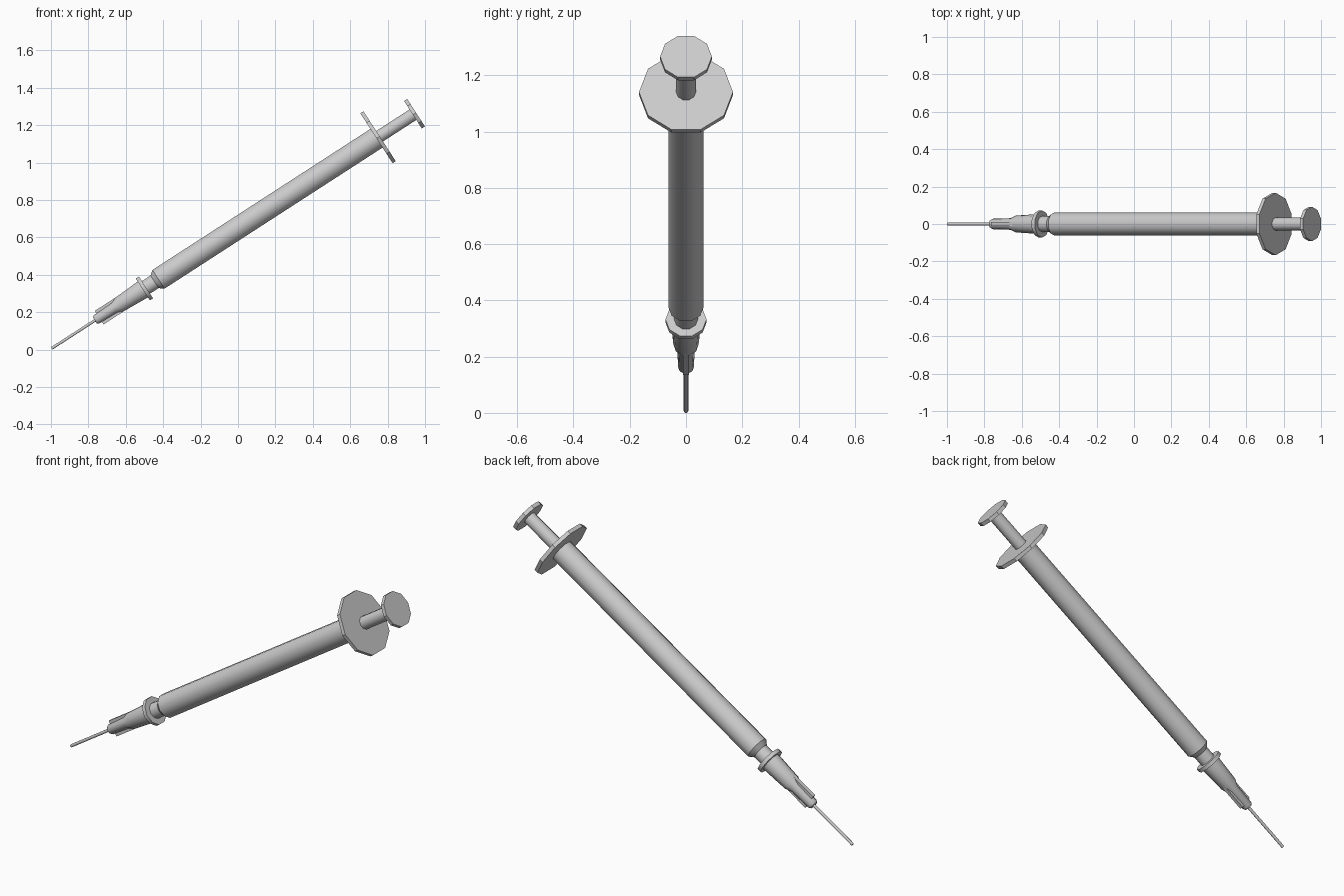
import bpy, bmesh, math
from mathutils import Matrix

if "Cube" in bpy.data.objects:
    bpy.data.objects.remove(bpy.data.objects["Cube"])

SIDES = 10
# Needle tip position and tilt of the whole syringe (local z runs along its axis)
TILT = Matrix.Translation((-0.996, 0, 0.0065)) @ Matrix.Rotation(math.radians(57.1), 4, 'Y')


def finish(name, bm):
    bmesh.ops.recalc_face_normals(bm, faces=bm.faces)
    mesh = bpy.data.meshes.new(name)
    bm.transform(TILT)
    bm.to_mesh(mesh)
    bm.free()
    obj = bpy.data.objects.new(name, mesh)
    bpy.context.collection.objects.link(obj)
    return obj


def lathe(name, profile, smooth=True):
    """Closed solid of revolution from (distance along axis, radius) points."""
    bm = bmesh.new()
    rings = []
    for t, r in profile:
        angles = [math.pi / 2 + math.tau * i / SIDES for i in range(SIDES)]
        rings.append([bm.verts.new((r * math.cos(a), r * math.sin(a), t)) for a in angles])
    for a, b in zip(rings, rings[1:]):
        for i in range(SIDES):
            j = (i + 1) % SIDES
            bm.faces.new((a[i], a[j], b[j], b[i]))
    bm.faces.new(rings[0])
    bm.faces.new(rings[-1])
    obj = finish(name, bm)
    if smooth:
        bpy.ops.object.select_all(action='DESELECT')
        obj.select_set(True)
        bpy.context.view_layer.objects.active = obj
        bpy.ops.object.shade_smooth_by_angle(angle=math.radians(37))
    return obj


# Needle
lathe("needle", [(0, 0.008), (0.30, 0.008)])

# Needle hub with collar
lathe("needle_hub", [(0.275, 0.021), (0.287, 0.028), (0.40, 0.031), (0.435, 0.045),
                     (0.58, 0.053), (0.58, 0.073), (0.60, 0.073), (0.60, 0.042)])

# Grip fins above and below the hub
for name, side in (("upper_hub_fin", -1), ("lower_hub_fin", 1)):
    bm = bmesh.new()
    bmesh.ops.create_cube(bm, size=1, matrix=Matrix.Translation((side * 0.0215, 0, 0.38))
                          @ Matrix.Diagonal((0.043, 0.02, 0.155, 1)))
    finish(name, bm)

# Barrel with tapered nozzle
lathe("barrel", [(0.59, 0.042), (0.655, 0.042), (0.68, 0.0625), (2.075, 0.0625)])

# Finger flange
lathe("finger_flange", [(2.068, 0.167), (2.088, 0.167)], smooth=False)

# Plunger rod and thumb rest
lathe("plunger_rod", [(2.07, 0.035), (2.31, 0.035)])
lathe("thumb_rest", [(2.30, 0.092), (2.32, 0.092)], smooth=False)
